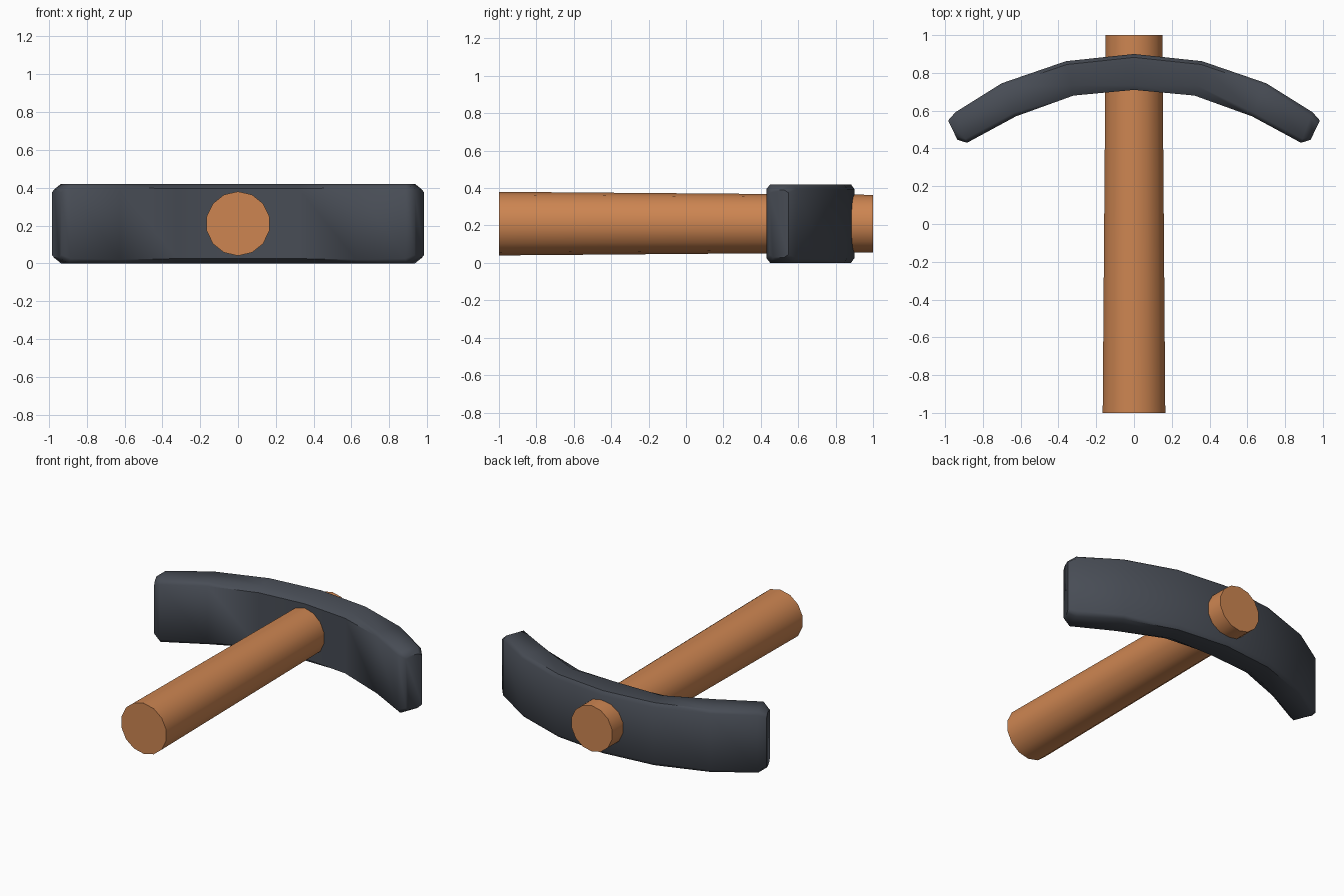
import bpy, bmesh, math
from mathutils import Vector, Matrix

if "Cube" in bpy.data.objects:
    bpy.data.objects.remove(bpy.data.objects["Cube"])


def material(name, rgb):
    m = bpy.data.materials.new(name)
    m.diffuse_color = (*rgb, 1)
    m.use_nodes = True
    m.node_tree.nodes["Principled BSDF"].inputs["Base Color"].default_value = m.diffuse_color
    return m


def finish(bm, name, mat, angle):
    bmesh.ops.recalc_face_normals(bm, faces=bm.faces[:])
    me = bpy.data.meshes.new(name)
    bm.to_mesh(me)
    bm.free()
    ob = bpy.data.objects.new(name, me)
    bpy.context.collection.objects.link(ob)
    me.materials.append(mat)
    bpy.ops.object.select_all(action='DESELECT')
    ob.select_set(True)
    bpy.context.view_layer.objects.active = ob
    bpy.ops.object.shade_smooth_by_angle(angle=math.radians(angle))
    return ob


wood = material("orange_wood", (0.61, 0.235, 0.083))
iron = material("dark_iron", (0.064, 0.073, 0.091))
MID = 0.21

# Handle: tapered 14-sided round bar along y, wider at the grip end
bm = bmesh.new()
rings = []
for y, r in ((-1, 0.17), (1, 0.154)):
    rings.append([bm.verts.new((r * math.sin(i * math.tau / 14), y,
                                MID + r * math.cos(i * math.tau / 14))) for i in range(14)])
for i in range(14):
    j = (i + 1) % 14
    bm.faces.new((rings[0][i], rings[0][j], rings[1][j], rings[1][i]))
for ring in rings:
    bm.faces.new(ring)
finish(bm, "handle", wood, 40)

# Head: chamfered section lofted along a curved path
# outer x, y / inner x, y / outer inset / inner inset / side half height / top half height
stations = [
    (0.00, 0.900, 0.00, 0.710, 0.018, 0.025, 0.185, 0.21),
    (0.36, 0.862, 0.32, 0.680, 0.018, 0.055, 0.185, 0.21),
    (0.70, 0.745, 0.625, 0.570, 0.018, 0.022, 0.190, 0.21),
    (0.945, 0.592, 0.884, 0.430, 0.025, 0.022, 0.185, 0.21),
    (0.984, 0.548, 0.935, 0.446, 0.025, 0.022, 0.165, 0.18),
]


def section(s, side):
    o, i = Vector(s[0:2]), Vector(s[2:4])
    d = (i - o).normalized()
    half = [(o, s[6]), (o + d * s[4], s[7]), (i - d * s[5], s[7]), (i, s[6])]
    pts = half + [(p, -h) for p, h in reversed(half)]
    return [bm.verts.new((p.x * side, p.y, MID + h)) for p, h in pts]


bm = bmesh.new()
loops = [section(s, -1) for s in reversed(stations[1:])] + [section(s, 1) for s in stations]
for a, b in zip(loops, loops[1:]):
    for k in range(8):
        n = (k + 1) % 8
        bm.faces.new((a[k], a[n], b[n], b[k]))
bm.faces.new(loops[0])
bm.faces.new(loops[-1])
finish(bm, "curved_head", iron, 50)
